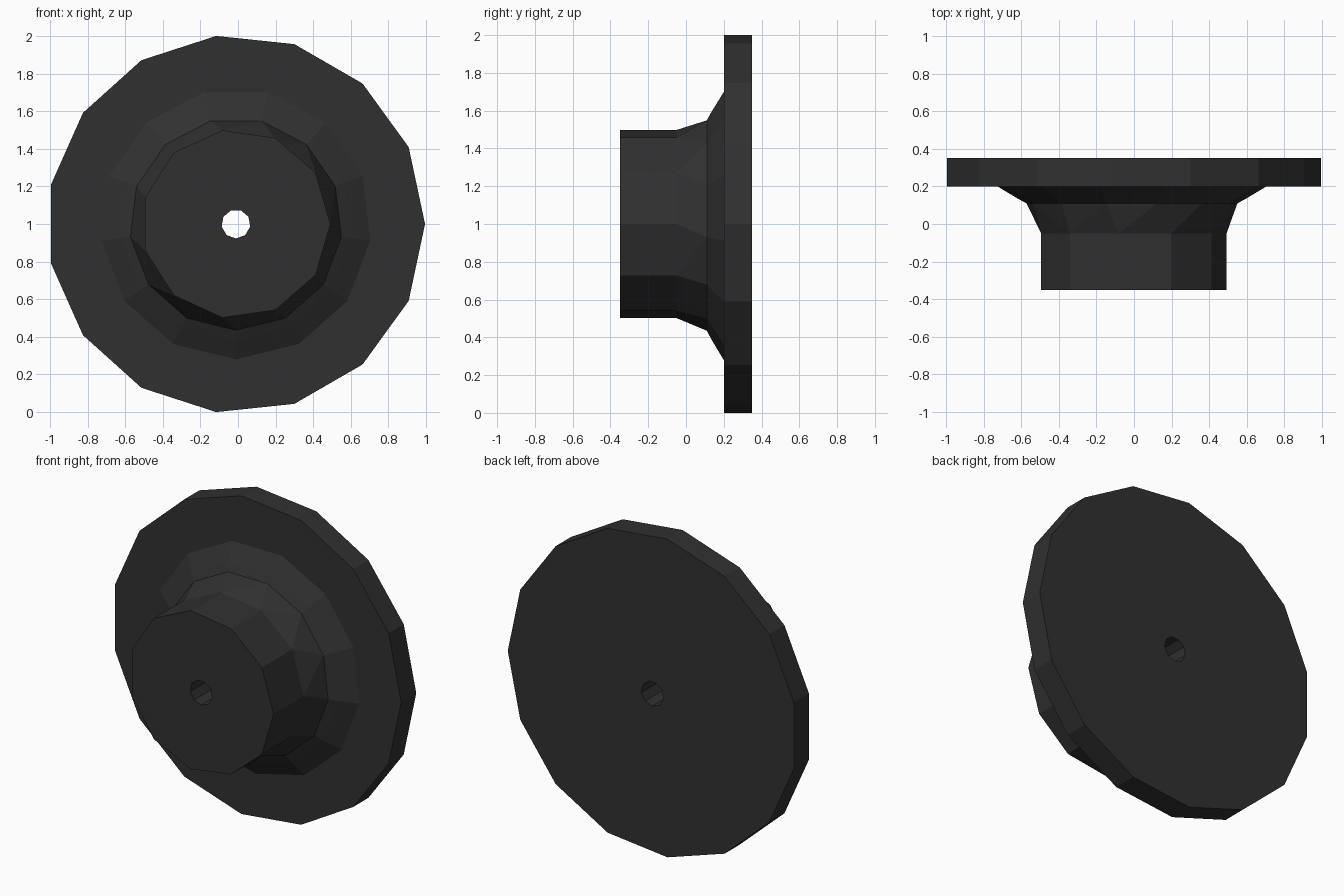
import bpy, bmesh
from math import cos, sin, tau

if "Cube" in bpy.data.objects:
    bpy.data.objects.remove(bpy.data.objects["Cube"])

CX, CZ = -0.011, 1.0
DOWN = 0.75 * tau          # a corner pointing straight down

# Profile around the y axis: radius, y, number of sides, angle of first corner
RINGS = [
    (0.077, -0.35, 9, DOWN),     # bore, front end
    (0.503, -0.35, 11, 0),       # hub front
    (0.503, -0.05, 11, 0),       # hub back
    (0.565, 0.11, 13, DOWN),     # flared neck
    (0.615, 0.137, 13, DOWN),
    (0.720, 0.20, 13, DOWN),
    (1.0055, 0.20, 15, 0),       # flange front
    (1.0055, 0.35, 15, 0),       # flange back
    (0.077, 0.35, 9, DOWN),      # bore, back end
]


def make_ring(bm, r, y, n, phase):
    angles = sorted((phase + tau * k / n + 1e-6) % tau for k in range(n))
    return [(a, bm.verts.new((CX + r * cos(a), y, CZ + r * sin(a)))) for a in angles]


def bridge(bm, a, b):
    """Join two rings: quads for equal counts, otherwise zip with triangles."""
    na, nb = len(a), len(b)
    if na == nb:
        for k in range(na):
            m = (k + 1) % na
            bm.faces.new((a[k][1], a[m][1], b[m][1], b[k][1]))
        return
    i = j = 0
    while i < na or j < nb:
        va, vb = a[i % na][1], b[j % nb][1]
        mid_a = a[i % na][0] + tau * (i // na) + tau / na / 2
        mid_b = b[j % nb][0] + tau * (j // nb) + tau / nb / 2
        if j >= nb or (i < na and mid_a <= mid_b):
            i += 1
            bm.faces.new((va, a[i % na][1], vb))
        else:
            j += 1
            bm.faces.new((va, b[j % nb][1], vb))


# Flanged hub: bore, hub, neck and flange as one closed skin
bm = bmesh.new()
rings = [make_ring(bm, *r) for r in RINGS]
for k, ring in enumerate(rings):
    bridge(bm, ring, rings[(k + 1) % len(rings)])
bmesh.ops.recalc_face_normals(bm, faces=bm.faces)
mesh = bpy.data.meshes.new("flanged_hub")
bm.to_mesh(mesh)
bm.free()

# Dark metal
mat = bpy.data.materials.new("dark_metal")
mat.diffuse_color = (0.03, 0.03, 0.03, 1)
mat.use_nodes = True
mat.node_tree.nodes["Principled BSDF"].inputs["Base Color"].default_value = mat.diffuse_color
mesh.materials.append(mat)
hub = bpy.data.objects.new("flanged_hub", mesh)
bpy.context.collection.objects.link(hub)
